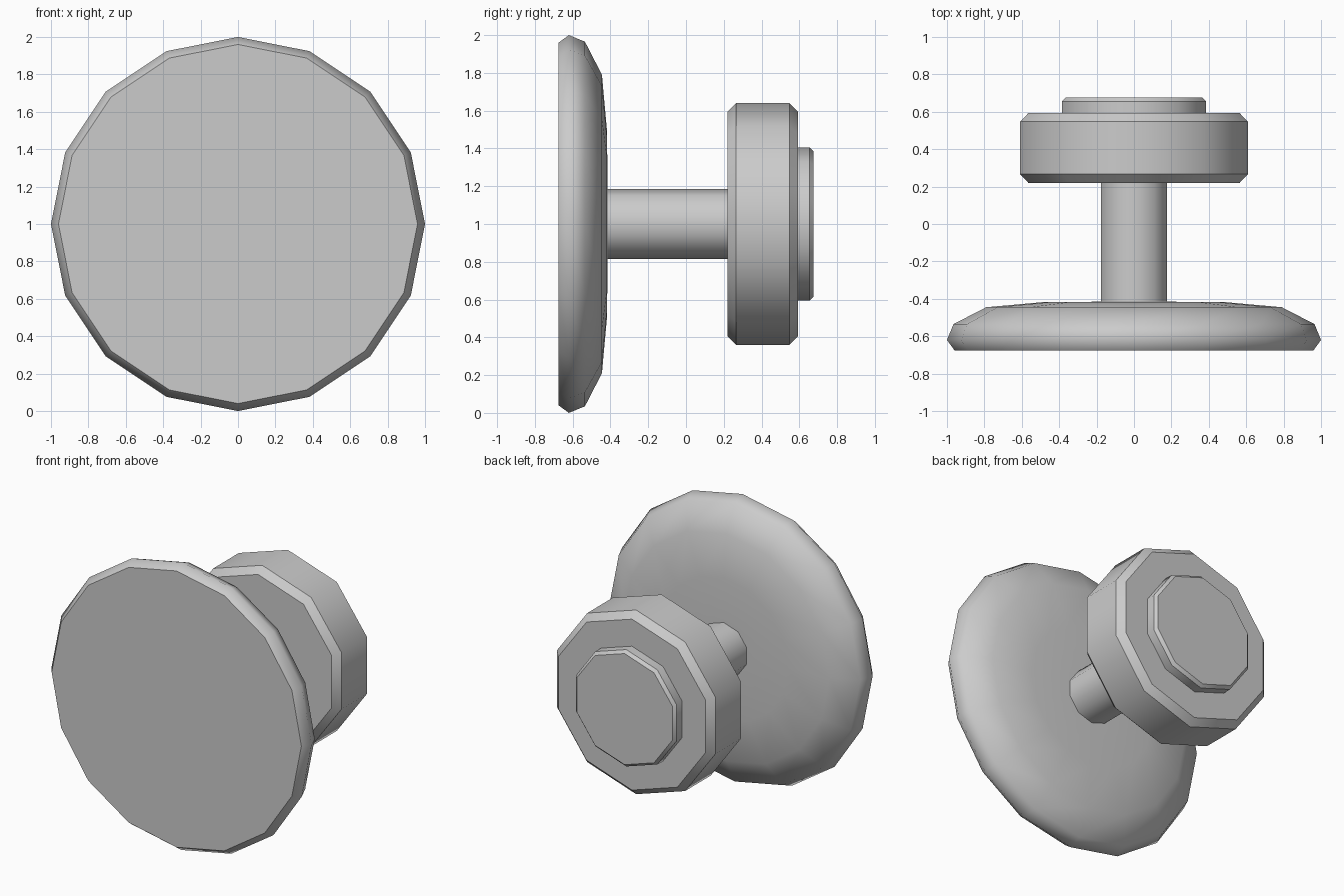
import bpy, bmesh
from math import sin, cos, pi

if "Cube" in bpy.data.objects:
    bpy.data.objects.remove(bpy.data.objects["Cube"])

grey = bpy.data.materials.new("plain grey")
grey.use_nodes = True
grey.diffuse_color = (0.6, 0.6, 0.6, 1)
grey.node_tree.nodes["Principled BSDF"].inputs["Base Color"].default_value = (0.6, 0.6, 0.6, 1)


def turned_part(name, sides, profile, sharp_rings):
    """Turn (radius, y) points, front to back, about the y axis at z = 1."""
    bm = bmesh.new()
    rings = []
    for r, y in profile:
        angles = [2 * pi * i / sides for i in range(sides)]
        rings.append([bm.verts.new((r * sin(a), y, 1 + r * cos(a))) for a in angles])
    for a, b in zip(rings, rings[1:]):
        for i in range(sides):
            j = (i + 1) % sides
            bm.faces.new((a[i], a[j], b[j], b[i]))
    bm.faces.new(rings[0])
    bm.faces.new(rings[-1])
    bmesh.ops.recalc_face_normals(bm, faces=bm.faces)
    for f in bm.faces:
        f.smooth = True
    for k in sharp_rings:
        for i in range(sides):
            bm.edges.get((rings[k][i], rings[k][(i + 1) % sides])).smooth = False
    mesh = bpy.data.meshes.new(name)
    bm.to_mesh(mesh)
    bm.free()
    mesh.materials.append(grey)
    obj = bpy.data.objects.new(name, mesh)
    bpy.context.collection.objects.link(obj)
    return obj


def bevelled_drum(name, radius, front, back, bevel):
    profile = [(radius - bevel, front), (radius, front + bevel),
               (radius, back - bevel), (radius - bevel, back)]
    return turned_part(name, 10, profile, range(4))


# Wide front disc with a flat face and a domed back
turned_part("front_disc", 16,
            [(0.96, -0.675), (1.0, -0.62), (0.965, -0.535),
             (0.79, -0.445), (0.49, -0.418), (0.15, -0.415)], [0])

# Stem joining the disc to the rear drum
turned_part("stem", 10, [(0.185, -0.45), (0.185, 0.25)], [0, 1])

# Rear drum and its raised cap
bevelled_drum("rear_drum", 0.64, 0.22, 0.593, 0.046)
bevelled_drum("rear_cap", 0.406, 0.55, 0.675, 0.02)
